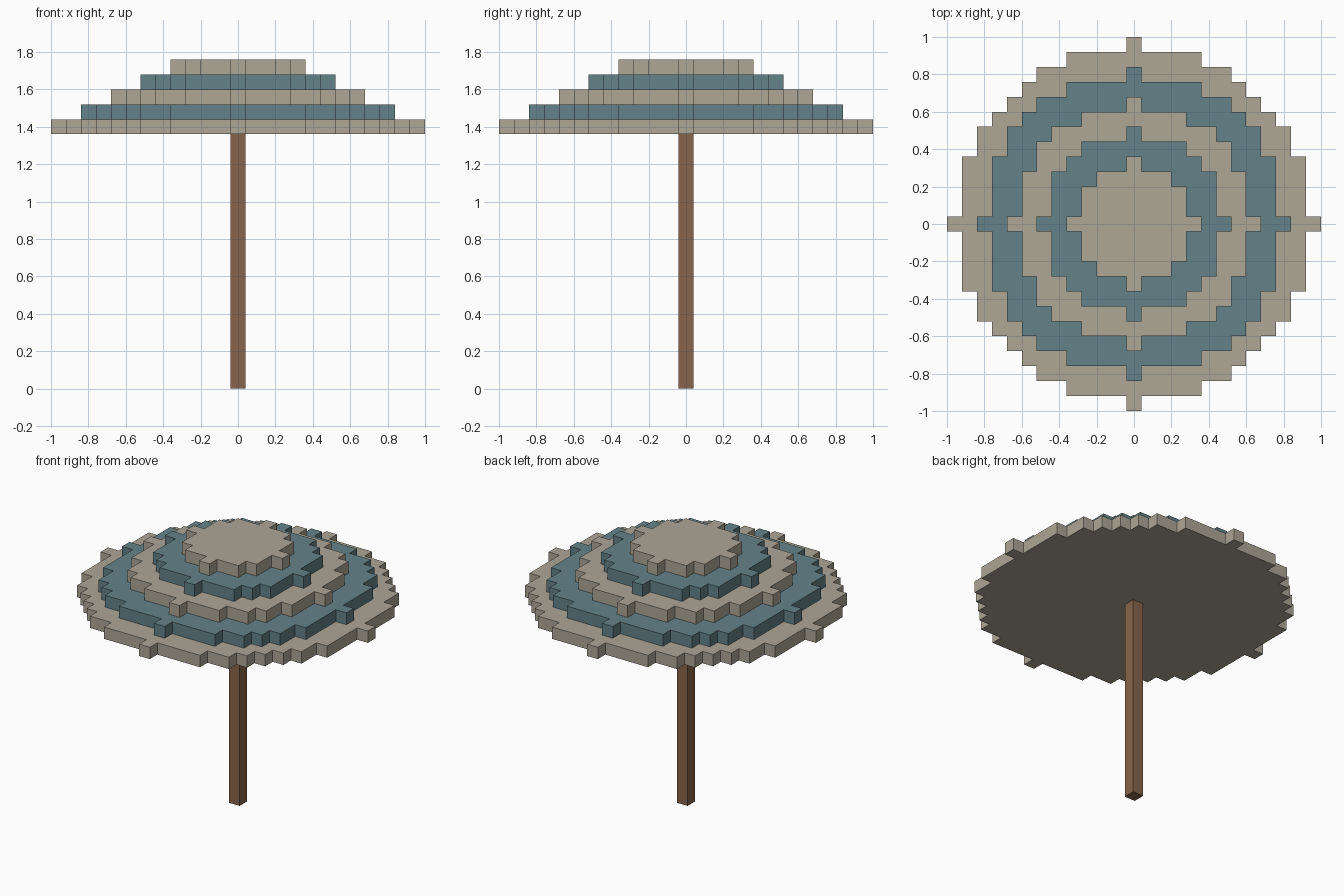
import bpy, bmesh, math

if "Cube" in bpy.data.objects:
    bpy.data.objects.remove(bpy.data.objects["Cube"])

V = 0.08            # block size
POLE_H = 17 * V


def material(name, rgb):
    m = bpy.data.materials.new(name)
    m.diffuse_color = (*rgb, 1)
    m.use_nodes = True
    m.node_tree.nodes["Principled BSDF"].inputs["Base Color"].default_value = m.diffuse_color
    return m


beige = material("beige_cloth", (0.42, 0.385, 0.305))
blue = material("blue_cloth", (0.127, 0.223, 0.254))
brown = material("brown_wood", (0.242, 0.130, 0.069))


def block_disc(name, r, z, height, mat):
    """Extruded disc with a blocky staircase outline, r blocks in radius."""
    right = []
    for j in range(-r, r + 1):
        w = (math.isqrt(r * r - j * j) + 0.5) * V
        for y in ((j - 0.5) * V, (j + 0.5) * V):
            if not right or right[-1] != (w, y):
                right.append((w, y))
    outline = right + [(-x, y) for x, y in reversed(right)]
    bm = bmesh.new()
    base = bm.faces.new([bm.verts.new((x, y, z)) for x, y in outline])
    top = bmesh.ops.extrude_face_region(bm, geom=[base], use_keep_orig=True)
    verts = [g for g in top["geom"] if isinstance(g, bmesh.types.BMVert)]
    bmesh.ops.translate(bm, verts=verts, vec=(0, 0, height))
    # merge collinear outline points, keep clean flat faces
    bmesh.ops.remove_doubles(bm, verts=bm.verts, dist=1e-5)
    bmesh.ops.dissolve_limit(bm, angle_limit=0.01, verts=bm.verts, edges=bm.edges)
    bmesh.ops.recalc_face_normals(bm, faces=bm.faces)
    me = bpy.data.meshes.new(name)
    bm.to_mesh(me)
    bm.free()
    me.materials.append(mat)
    ob = bpy.data.objects.new(name, me)
    bpy.context.collection.objects.link(ob)


# pole: a single block wide
block_disc("pole", 0, 0, POLE_H, brown)

# canopy: five stepped discs in alternating stripes
for i in range(5):
    block_disc(f"canopy_tier_{i + 1}", 12 - 2 * i, POLE_H + i * V, V,
               blue if i % 2 else beige)
